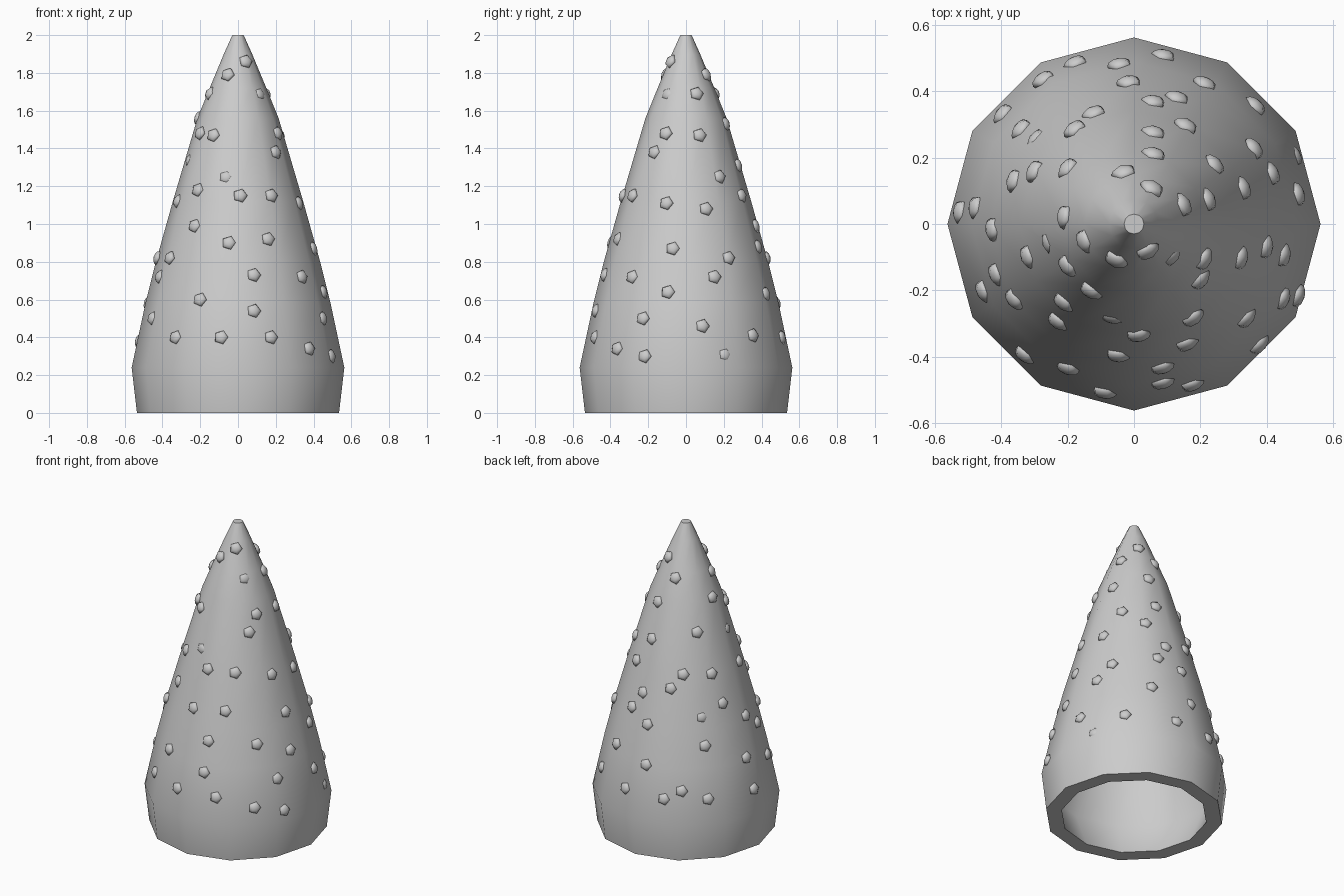
import bpy
import bmesh
from math import cos, sin, radians
from mathutils import Vector, Matrix

SIDES = 12

old = bpy.data.objects.get("Cube")
if old:
    bpy.data.objects.remove(old, do_unlink=True)

# One stone grey colour for everything
grey = bpy.data.materials.new("stone_grey")
grey.use_nodes = True
colour = (0.6, 0.6, 0.6, 1)
grey.diffuse_color = colour
grey.node_tree.nodes["Principled BSDF"].inputs["Base Color"].default_value = colour


def add_object(name, bm, sharp_angle):
    """Turn a bmesh into a smooth-shaded object with the grey material."""
    mesh = bpy.data.meshes.new(name)
    bm.to_mesh(mesh)
    bm.free()
    mesh.materials.append(grey)
    obj = bpy.data.objects.new(name, mesh)
    bpy.context.collection.objects.link(obj)
    bpy.ops.object.select_all(action="DESELECT")
    obj.select_set(True)
    bpy.context.view_layer.objects.active = obj
    bpy.ops.object.shade_smooth_by_angle(angle=radians(sharp_angle))
    return obj


# Profiles as (radius, height): outer skin upwards, hollow inside downwards
outer = [(0.535, 0), (0.563, 0.24), (0.49, 0.58), (0.435, 0.8), (0.345, 1.12),
         (0.215, 1.56), (0.15, 1.72), (0.075, 1.9), (0.03, 2)]
inner = [(0.05, 1.88), (0.19, 1.56), (0.41, 0.8), (0.54, 0.24), (0.44, 0)]


def ring(bm, radius, height):
    turns = [radians(360 * i / SIDES) for i in range(SIDES)]
    return [bm.verts.new((radius * cos(t), radius * sin(t), height)) for t in turns]


# Hollow tapering shell
bm = bmesh.new()
rings = [ring(bm, r, z) for r, z in outer + inner]
top = len(outer) - 1
for k, low in enumerate(rings):
    high = rings[(k + 1) % len(rings)]
    if k == top:
        bm.faces.new(low)                   # flat tip
        bm.faces.new(list(reversed(high)))  # ceiling of the hollow
        continue
    for i in range(SIDES):
        j = (i + 1) % SIDES
        bm.faces.new((low[i], low[j], high[j], high[i]))
add_object("cone_shell", bm, 50)


def surface(angle, height):
    """Point and outward direction on the faceted outer skin."""
    for (r0, z0), (r1, z1) in zip(outer, outer[1:]):
        if z0 <= height <= z1:
            break
    radius = r0 + (r1 - r0) * (height - z0) / (z1 - z0)
    half = 180 / SIDES
    radius *= cos(radians(half)) / cos(radians(angle % (2 * half) - half))
    out = Vector((cos(radians(angle)), sin(radians(angle)), 0))
    normal = (out * (z1 - z0) + Vector((0, 0, r0 - r1))).normalized()
    return out * radius + Vector((0, 0, height)), normal


def add_stud(bm, angle, height, sink):
    """Five-sided squashed dome lying on the skin, one corner pointing down."""
    point, normal = surface(angle, height)
    side = Vector((0, 0, 1)).cross(normal).normalized()
    up = normal.cross(side)
    frame = Matrix((side, up, normal)).transposed().to_4x4()
    place = Matrix.Translation(point - normal * sink) @ frame
    turn = Matrix.Rotation(radians(-90), 4, "Z")
    squash = Matrix.Diagonal((0.039, 0.039, 0.022, 1))
    bmesh.ops.create_uvsphere(bm, u_segments=5, v_segments=6, radius=1,
                              matrix=place @ squash @ turn)


# Stud places as (degrees around, height in hundredths)
studs = [
    # upper
    (297, 186), (243, 179), (63, 179), (199, 169), (21, 169), (101, 169),
    (174, 156), (74, 153), (212, 148), (333, 148), (237, 147), (18, 147),
    (320, 138), (140, 138), (78, 131), (36, 125), (228, 118),
    # middle
    (272, 115), (302, 115), (62, 115), (122, 114), (152, 113), (197, 112),
    (342, 111), (18, 108), (110, 105), (232, 99), (81, 99), (160, 94),
    (294, 92), (263, 90), (71, 88), (350, 87), (212, 82), (182, 82),
    (32, 82), (92, 82), (281, 73), (320, 72), (20, 72), (200, 72), (140, 71),
    # lower
    (348, 64), (63, 63), (245, 60), (95, 58), (174, 58), (280, 54),
    (204, 50), (333, 50), (10, 46), (122, 45), (44, 41), (230, 40), (260, 40),
    (290, 40), (80, 40), (110, 39), (140, 39), (176, 38), (316, 34), (336, 30),
]
sunken_studs = [(320, 169), (192, 134), (257, 125), (139, 88), (23, 31)]

bm = bmesh.new()
for angle, height in studs:
    add_stud(bm, angle, height / 100, 0)
for angle, height in sunken_studs:
    add_stud(bm, angle, height / 100, 0.012)
add_object("surface_studs", bm, 80)
